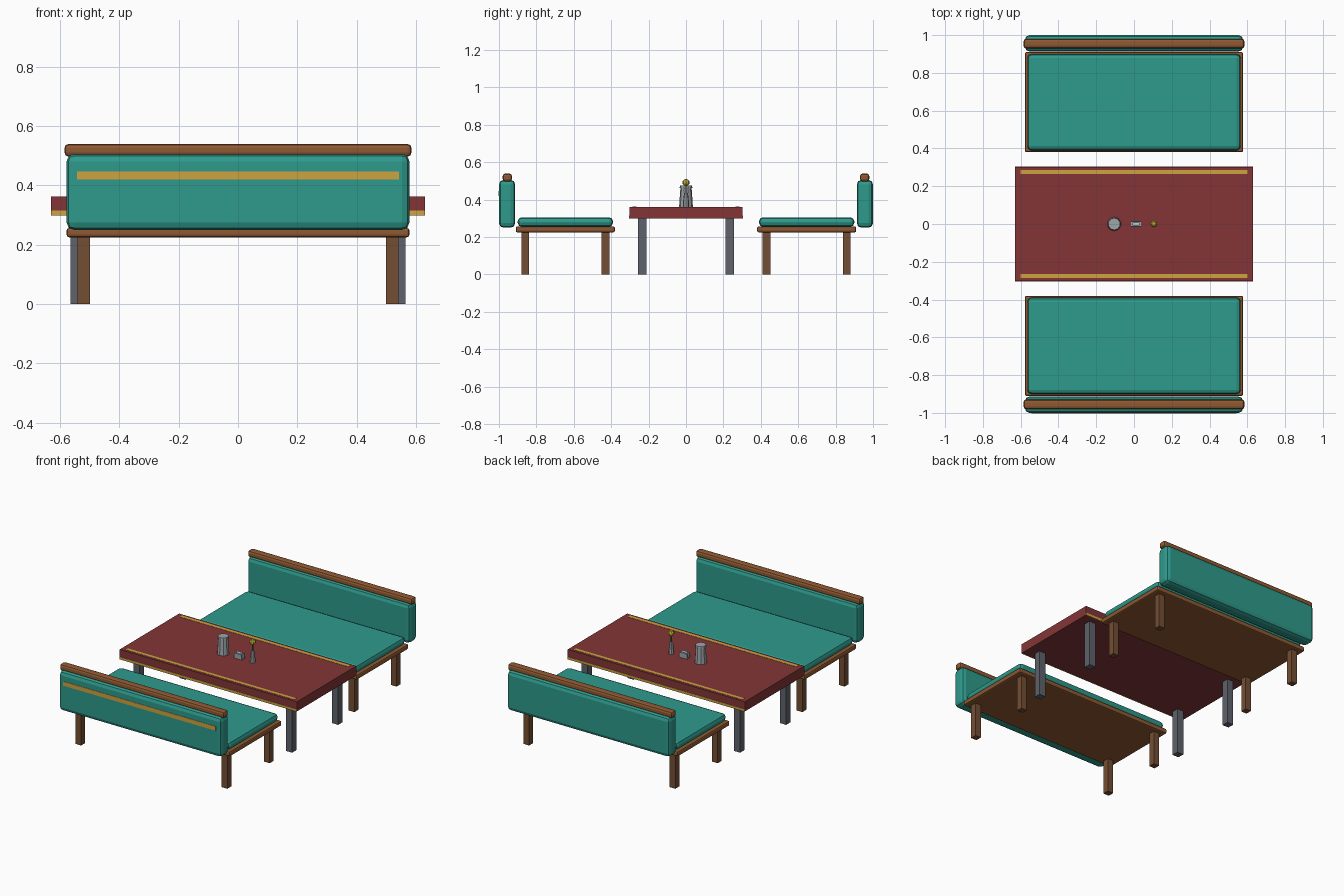
import bpy, math

if "Cube" in bpy.data.objects:
    bpy.data.objects.remove(bpy.data.objects["Cube"])

def material(name, r, g, b):
    m = bpy.data.materials.new(name)
    lin = [((c / 255 + 0.055) / 1.055) ** 2.4 if c > 10 else c / 3294 for c in (r, g, b)]
    m.diffuse_color = (*lin, 1)
    m.use_nodes = True
    m.node_tree.nodes["Principled BSDF"].inputs["Base Color"].default_value = m.diffuse_color
    return m

TEAL = material("teal upholstery", 46, 154, 140)
GOLD = material("gold trim", 207, 163, 64)
MAROON = material("maroon tabletop", 131, 53, 55)
TRIM = material("warm wood trim", 143, 89, 50)
WOOD = material("brown wood legs", 116, 78, 52)
STEEL = material("dark grey metal", 94, 99, 107)
SILVER = material("silver metal", 160, 165, 169)
PAPER = material("pale blue paper", 190, 212, 220)
GREEN = material("stem green", 70, 120, 60)
YELLOW = material("flower yellow", 200, 175, 50)

def finish(name, mat):
    ob = bpy.context.object
    ob.name = name
    ob.data.materials.append(mat)
    return ob

def box(name, x, y, z, mat, bevel=0, segments=2):
    """Box from (min, max) ranges, with an optional rounded edge."""
    bpy.ops.mesh.primitive_cube_add(size=1)
    ob = finish(name, mat)
    for v in ob.data.vertices:
        v.co = [r[0] + (c + 0.5) * (r[1] - r[0]) for c, r in zip(v.co, (x, y, z))]
    if bevel:
        m = ob.modifiers.new("rounding", 'BEVEL')
        m.width, m.segments = bevel, segments
    return ob

def post(name, x, y, size, top, mat):
    h = size / 2
    return box(name, (x - h, x + h), (y - h, y + h), (0, top), mat)

def cone(name, x, y, z0, z1, r0, r1, mat, sides=8):
    bpy.ops.mesh.primitive_cone_add(vertices=sides, radius1=r0, radius2=r1, depth=z1 - z0,
                                    location=(x, y, (z0 + z1) / 2))
    return finish(name, mat)

# two facing benches
for side, label in ((-1, "front"), (1, "back")):
    def span(a, b):
        return tuple(sorted((side * a, side * b)))
    box(label + "_bench_frame", (-0.578, 0.578), span(0.38, 0.91), (0.225, 0.257), TRIM, 0.009)
    box(label + "_seat_cushion", (-0.565, 0.565), span(0.39, 0.90), (0.255, 0.306), TEAL, 0.022)
    box(label + "_backrest", (-0.578, 0.578), span(0.913, 1.0), (0.25, 0.506), TEAL, 0.025)
    box(label + "_top_rail", (-0.585, 0.585), span(0.93, 0.98), (0.497, 0.54), TRIM, 0.014)
    for x in (-0.52, 0.52):
        for y in (0.43, 0.86):
            post(label + "_bench_leg", x, side * y, 0.041, 0.23, WOOD)
# stripe on the outside of the front backrest
box("backrest_stripe", (-0.543, 0.543), (-1.002, -0.996), (0.42, 0.447), GOLD)

# table with gold strips on top and along the long edges
box("tabletop", (-0.63, 0.63), (-0.302, 0.302), (0.30, 0.362), MAROON)
for s in (-1, 1):
    box("top_strip", (-0.60, 0.60), sorted((s * 0.265, s * 0.287)), (0.358, 0.3635), GOLD)
    box("edge_strip", (-0.63, 0.63), sorted((s * 0.298, s * 0.304)), (0.299, 0.315), GOLD)
    for x in (-0.542, 0.542):
        post("table_leg", x, s * 0.234, 0.045, 0.302, STEEL)

# jug
cone("jug_body", -0.105, 0, 0.362, 0.463, 0.037, 0.030, SILVER, 10)
cone("jug_lid", -0.105, 0, 0.463, 0.475, 0.034, 0.032, SILVER, 10)

# napkin holder
for s in (-1, 1):
    box("napkin_holder_plate", (-0.017, 0.037), sorted((s * 0.011, s * 0.016)), (0.362, 0.395), SILVER)
box("napkin_holder_base", (-0.017, 0.037), (-0.012, 0.012), (0.362, 0.368), SILVER)
box("napkins", (-0.009, 0.029), (-0.009, 0.009), (0.366, 0.398), PAPER)

# flower vase
cone("vase", 0.105, 0, 0.362, 0.435, 0.017, 0.011, SILVER)
cone("stem", 0.105, 0, 0.43, 0.487, 0.004, 0.004, GREEN, 6)
bpy.ops.mesh.primitive_uv_sphere_add(segments=8, ring_count=5, radius=0.019, location=(0.105, 0, 0.492))
finish("flower", YELLOW)
